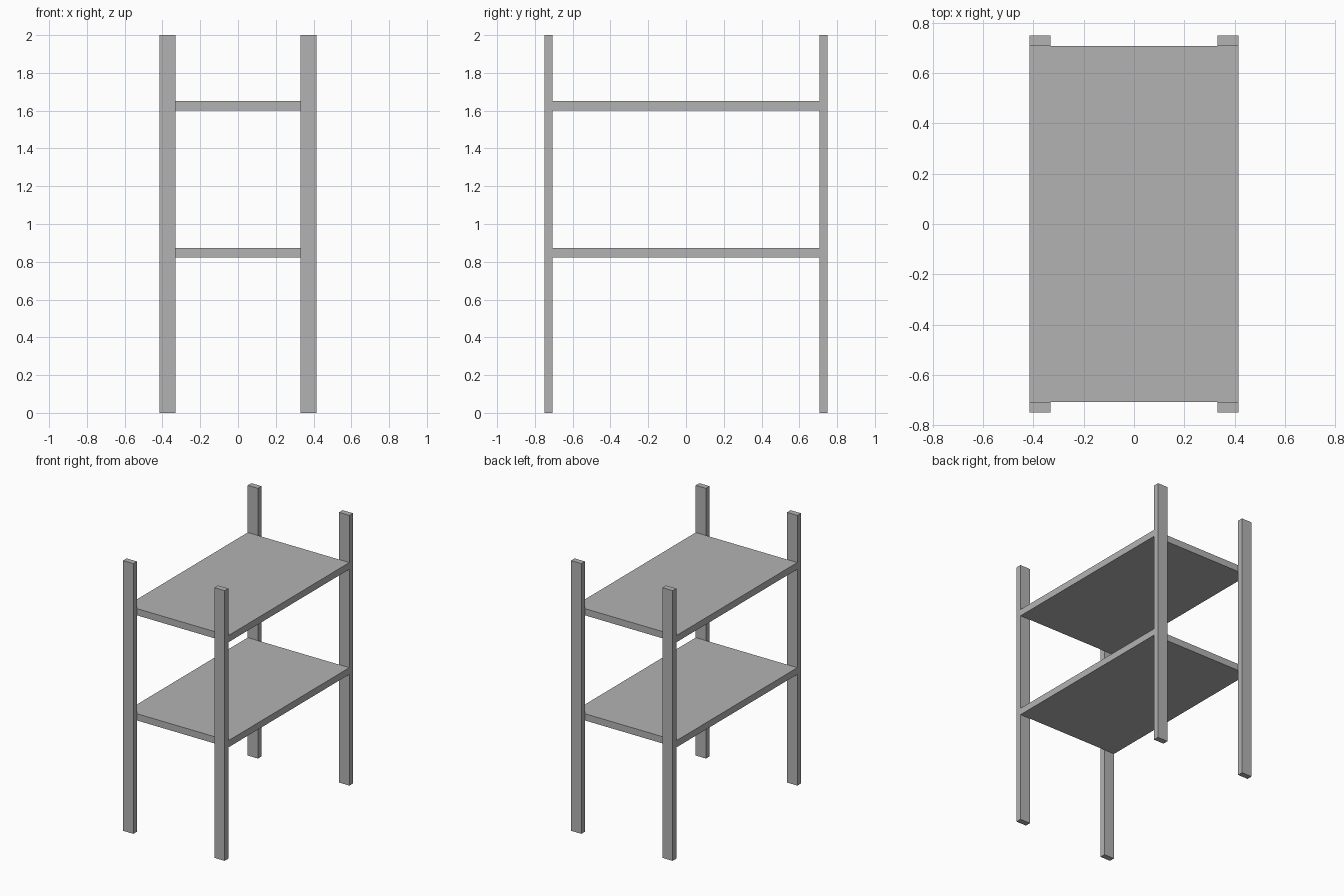
import bpy

cube = bpy.data.objects.get("Cube")
if cube:
    bpy.data.objects.remove(cube, do_unlink=True)

# Single plain grey finish
GREY = (0.45, 0.45, 0.45, 1)
grey = bpy.data.materials.new("plain grey")
grey.use_nodes = True
grey.diffuse_color = GREY
grey.node_tree.nodes["Principled BSDF"].inputs["Base Color"].default_value = GREY

# Overall proportions
HALF_WIDTH, HALF_DEPTH, HEIGHT = 0.416, 0.75, 2.0
POST_WIDTH, POST_DEPTH = 0.084, 0.042
SHELF_THICKNESS = 0.05


def box(name, centre, size):
    bpy.ops.mesh.primitive_cube_add(size=1, location=centre)
    obj = bpy.context.object
    obj.name = name
    obj.scale = size
    bpy.ops.object.transform_apply(location=False, rotation=False, scale=True)
    obj.data.materials.append(grey)
    return obj


# Four corner posts
for side, sx in (("left", 1), ("right", -1)):
    for end, sy in (("front", -1), ("back", 1)):
        box(f"{end}_{side}_post",
            (sx * (HALF_WIDTH - POST_WIDTH / 2), sy * (HALF_DEPTH - POST_DEPTH / 2), HEIGHT / 2),
            (POST_WIDTH, POST_DEPTH, HEIGHT))

# Two shelves held between the posts
for name, z in (("lower_shelf", 0.848), ("upper_shelf", 1.626)):
    box(name, (0, 0, z), (2 * HALF_WIDTH, 2 * (HALF_DEPTH - POST_DEPTH), SHELF_THICKNESS))
